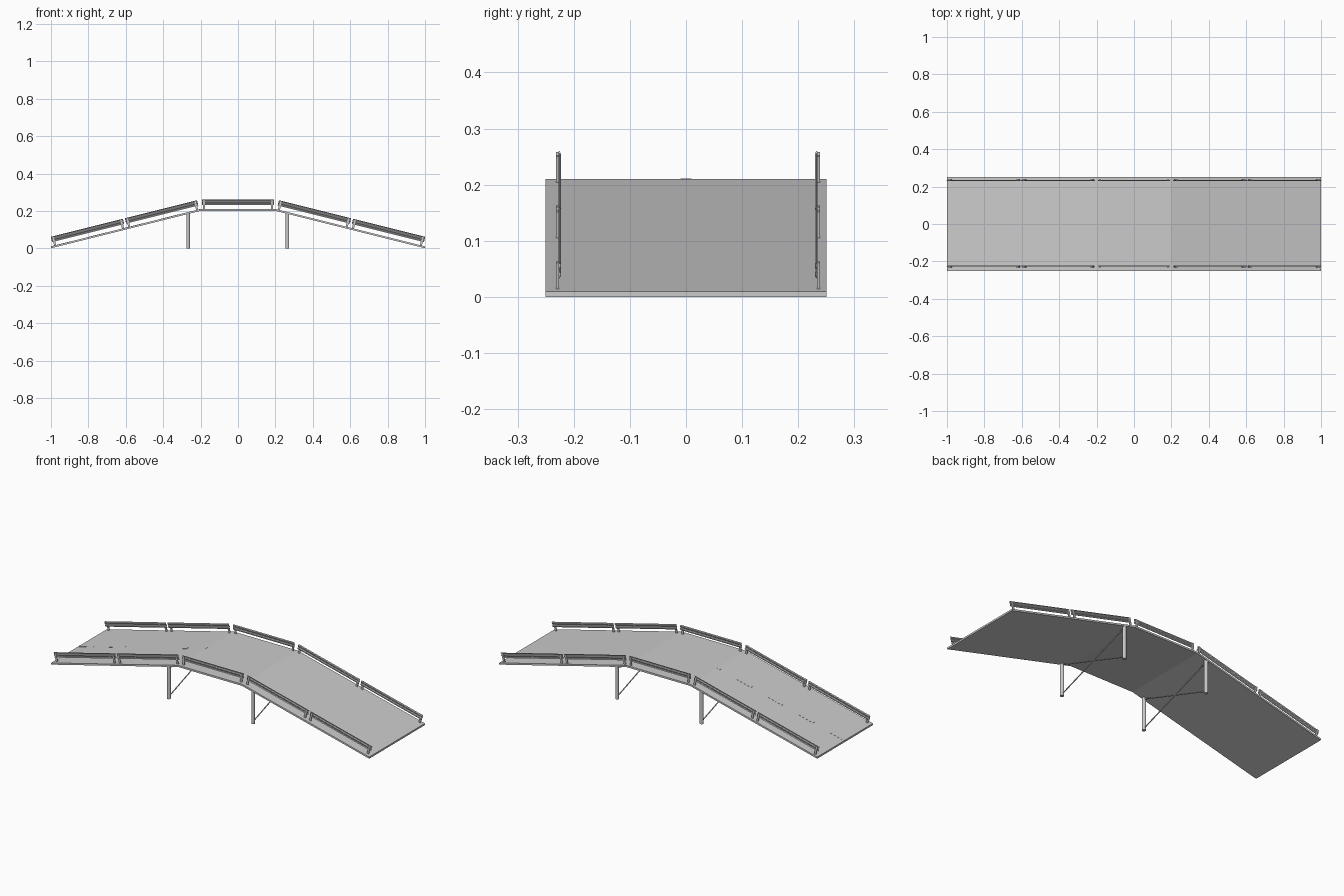
import bpy, bmesh, math
from mathutils import Vector, Matrix

if "Cube" in bpy.data.objects:
    bpy.data.objects.remove(bpy.data.objects["Cube"])

SLOPE = math.atan2(0.2, 0.8)


def make(name, bm, matrix=Matrix()):
    bmesh.ops.recalc_face_normals(bm, faces=bm.faces)
    me = bpy.data.meshes.new(name)
    bm.to_mesh(me)
    bm.free()
    ob = bpy.data.objects.new(name, me)
    ob.matrix_world = matrix
    bpy.context.collection.objects.link(ob)
    return ob


def add_prism(bm, ring, offset):
    # closed outline extruded by a vector
    face = bm.faces.new([bm.verts.new(p) for p in ring])
    ext = bmesh.ops.extrude_face_region(bm, geom=[face])
    verts = [v for v in ext["geom"] if isinstance(v, bmesh.types.BMVert)]
    bmesh.ops.translate(bm, verts=verts, vec=offset)


def add_box(bm, size, centre):
    m = Matrix.Translation(centre) @ Matrix.Diagonal((*size, 1))
    bmesh.ops.create_cube(bm, size=1, matrix=m)


def add_rod(bm, a, b, radius, sides):
    a, b = Vector(a), Vector(b)
    d = b - a
    m = Matrix.Translation((a + b) / 2) @ d.to_track_quat('Z', 'Y').to_matrix().to_4x4()
    bmesh.ops.create_cone(bm, cap_ends=True, segments=sides, radius1=radius,
                          radius2=radius, depth=d.length, matrix=m)


# road deck: two ramps and a flat middle
path = [(-1, 0), (-0.2, 0.2), (0.2, 0.2), (1, 0)]
outline = path + [(x, z + 0.01) for x, z in reversed(path)]
bm = bmesh.new()
add_prism(bm, [(x, -0.25, z) for x, z in outline], (0, 0.5, 0))
make("road_deck", bm)

# lane dashes on the left ramp, the last one cut short at the crest
bm = bmesh.new()
for i in range(5):
    x0 = -1 + i * 0.195
    x1 = min(x0 + 0.098, -0.2)
    z0, z1 = (0.01 + (x + 1) * 0.25 for x in (x0, x1))
    add_prism(bm, [(x0, -0.01, z0 - 0.002), (x1, -0.01, z1 - 0.002),
                   (x1, -0.01, z1 + 0.0008), (x0, -0.01, z0 + 0.0008)], (0, 0.02, 0))
make("lane_dashes", bm)

# corrugated guard rail sections with a post at each end
WAVE = [(0.0, 0.021), (0.0035, 0.025), (0.0035, 0.030), (0.0, 0.034),
        (0.0, 0.037), (0.0035, 0.041), (0.0035, 0.046), (0.0, 0.050)]


def guard_rail(name, x, z, y, tilt, half):
    bm = bmesh.new()
    inner = -1 if y > 0 else 1
    sheet = WAVE + [(d - 0.0015, h) for d, h in reversed(WAVE)]
    add_prism(bm, [(-half, inner * (d + 0.001), h) for d, h in sheet], (2 * half, 0, 0))
    for s in (-1, 1):
        add_box(bm, (0.011, 0.005, 0.049), (s * (half - 0.012), -inner * 0.002, 0.0235))
    make(name, bm, Matrix.Translation((x, y, z)) @ Matrix.Rotation(-tilt, 4, 'Y'))


for side, y in (("front", -0.227), ("back", 0.234)):
    for i, x in enumerate((-0.796, -0.4, 0, 0.4, 0.796)):
        sign = (x < 0) - (x > 0)
        z = 0.01 + (0.25 * (1 - abs(x)) if sign else 0.2)
        guard_rail(f"{side}_guard_rail_{i + 1}", x, z, y, sign * SLOPE,
                   0.199 if sign else 0.193)

# pier frames: two columns with crossed braces
for side, x in (("left", -0.266), ("right", 0.264)):
    bm = bmesh.new()
    for y in (-0.24, 0.24):
        add_rod(bm, (x, y, 0), (x, y, 0.188), 0.01, 12)
    make(f"{side}_pier_columns", bm)
    bm = bmesh.new()
    for s in (-1, 1):
        add_rod(bm, (x, -0.24 * s, 0.012), (x, 0.24 * s, 0.18), 0.003, 8)
    make(f"{side}_pier_braces", bm)
